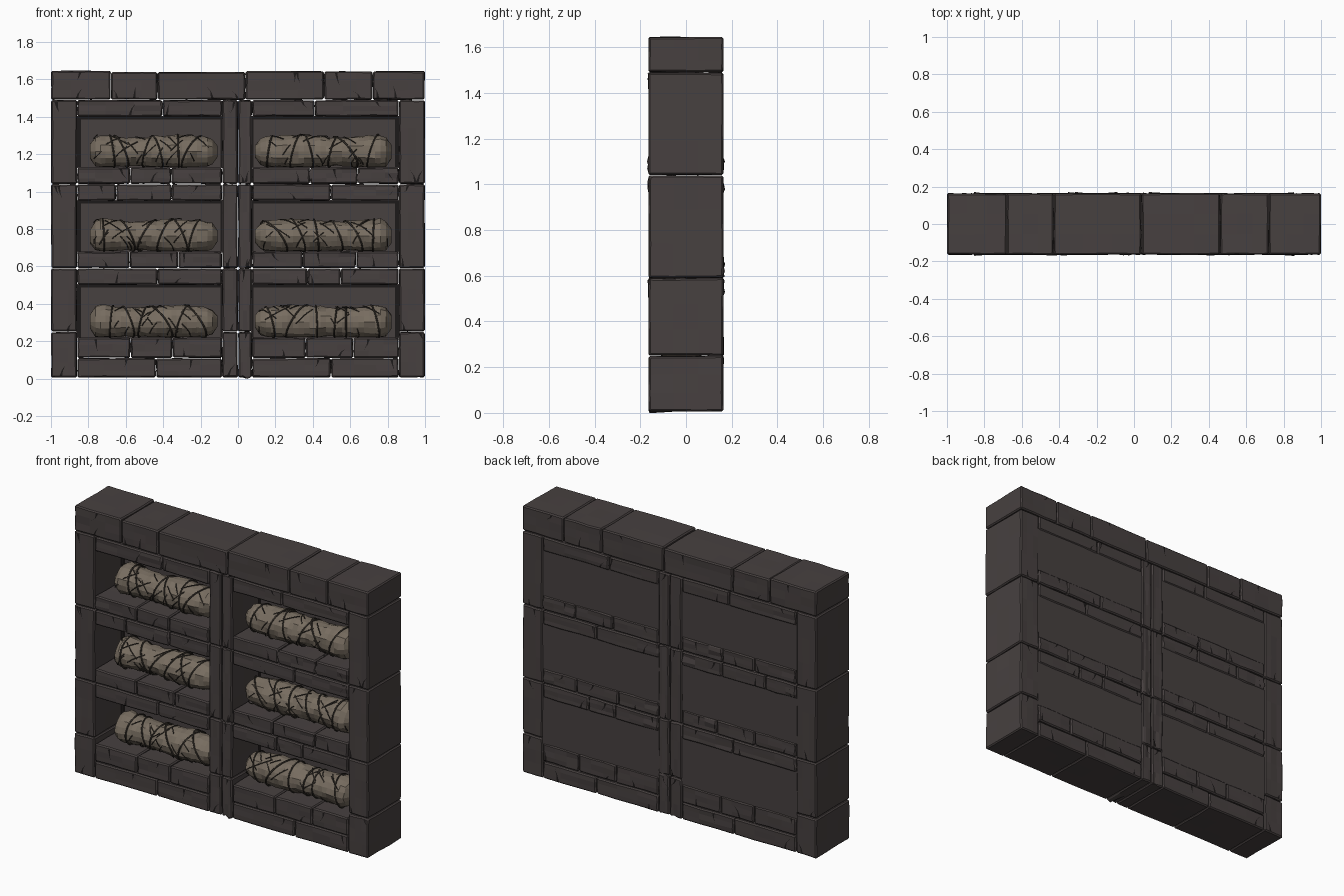
import bpy, bmesh, math, random
from mathutils import Vector

random.seed(7)
if "Cube" in bpy.data.objects:
    bpy.data.objects.remove(bpy.data.objects["Cube"])

HALF_Y = 0.163


def material(name, rgb):
    m = bpy.data.materials.new(name)
    m.use_nodes = True
    m.diffuse_color = (*rgb, 1)
    m.node_tree.nodes["Principled BSDF"].inputs["Base Color"].default_value = (*rgb, 1)
    return m


STONE = material("dark stone", (0.063, 0.052, 0.051))
MORTAR = material("black joint", (0.012, 0.010, 0.010))
CLOTH = material("old linen", (0.185, 0.152, 0.117))
CORD = material("dark binding", (0.045, 0.037, 0.029))


def finish(name, bm, mat):
    bmesh.ops.recalc_face_normals(bm, faces=bm.faces[:])
    me = bpy.data.meshes.new(name)
    bm.to_mesh(me)
    bm.free()
    me.materials.append(mat)
    ob = bpy.data.objects.new(name, me)
    bpy.context.collection.objects.link(ob)
    return ob


def box(bm, x0, x1, y0, y1, z0, z1):
    verts = bmesh.ops.create_cube(bm, size=1)["verts"]
    for v in verts:
        v.co = Vector((x0 + (v.co.x + 0.5) * (x1 - x0),
                       y0 + (v.co.y + 0.5) * (y1 - y0),
                       z0 + (v.co.z + 0.5) * (z1 - z0)))


cracks = bmesh.new()
joints = bmesh.new()


def add_crack(x0, x1, z0, z1, side):
    # thin jagged wedge running in from a block edge
    x = random.uniform(x0 + 0.02, x1 - 0.02)
    z = random.choice((z0 + 0.01, z1 - 0.01))
    length = min(random.uniform(0.03, 0.07), (z1 - z0) * 0.7)
    dz = length if z < (z0 + z1) / 2 else -length
    lean = random.uniform(-0.04, 0.04)
    lean = min(max(lean, x0 - x + 0.01), x1 - x - 0.01)
    y = side * (HALF_Y + 0.002)
    pts = [(x - 0.007, z), (x + 0.007, z), (x + lean * 0.3 + 0.004, z + dz * 0.5),
           (x + lean, z + dz), (x + lean * 0.3 - 0.002, z + dz * 0.55)]
    cracks.faces.new([cracks.verts.new((px, y, pz)) for px, pz in pts])


def block(name, x0, x1, z0, z1, chips=1):
    # full-depth worn stone block
    bm = bmesh.new()
    g = 0.002
    box(bm, x0 + g, x1 - g, -HALF_Y, HALF_Y, z0 + g, z1 - g)
    bmesh.ops.subdivide_edges(bm, edges=bm.edges[:], cuts=2, use_grid_fill=True)
    for v in bm.verts:
        v.co += Vector([random.uniform(-0.002, 0.002) for _ in range(3)])
    sharp = [e for e in bm.edges if e.calc_face_angle(0) > 1]
    bmesh.ops.bevel(bm, geom=sharp, offset=0.007, segments=1, affect='EDGES')
    finish(name, bm, STONE)
    box(joints, x0 - 0.001 + 0.008, x1 - 0.007, -HALF_Y + 0.009, HALF_Y - 0.009,
        z0 + 0.008, z1 - 0.007)
    for side in [-1] * chips + [1]:
        add_crack(x0, x1, z0, z1, side)


def course(name, x0, x1, z0, z1, count):
    # row of blocks with uneven widths
    step = (x1 - x0) / count
    cuts = [x0] + [x0 + step * (i + random.uniform(-0.2, 0.2)) for i in range(1, count)] + [x1]
    for a, b in zip(cuts, cuts[1:]):
        block(name, a, b, z0, z1)


def radius(t):
    # rounded ends, broader head, slim waist
    end = min(1, (min(t, 1 - t) + 0.012) / 0.07)
    return 0.086 * math.sqrt(end) * (1 + 0.08 * math.cos(t * 9) - 0.06 * t)


def bundle(x0, x1, floor, head):
    n, rings = 16, 26
    cy, cz = -0.02, floor + 0.083

    def point(t, a, lift=0.0):
        s = t if head > 0 else 1 - t
        r = radius(s) + lift
        return Vector((x0 + (x1 - x0) * t, cy + 1.1 * r * math.cos(a),
                       max(floor + 0.002, cz + r * math.sin(a))))

    bm = bmesh.new()
    loops = []
    for i in range(rings):
        t = i / (rings - 1)
        loops.append([bm.verts.new(point(t, math.tau * j / n, random.uniform(-0.006, 0.005)))
                      for j in range(n)])
    for a, b in zip(loops, loops[1:]):
        for j in range(n):
            bm.faces.new((a[j], a[(j + 1) % n], b[(j + 1) % n], b[j]))
    bm.faces.new(loops[0])
    bm.faces.new(loops[-1])
    finish("wrapped_bundle", bm, CLOTH)

    # binding cords and short cloth creases
    cu = bpy.data.curves.new("bundle_bindings", 'CURVE')
    cu.dimensions = '3D'
    cu.bevel_depth = 0.0045
    cu.bevel_resolution = 1

    def wrap(t, tilt, a0, a1, thick):
        steps = 24
        sp = cu.splines.new('POLY')
        sp.points.add(steps)
        for k, p in enumerate(sp.points):
            a = a0 + (a1 - a0) * k / steps
            tt = min(max(t + tilt * math.sin(a + 0.6), 0.03), 0.97)
            p.co = (*point(tt, a, 0.003), 1)
            p.radius = thick

    for i in range(6):
        wrap(0.14 + 0.14 * i + random.uniform(-0.04, 0.04),
             random.uniform(-0.1, 0.1), 0, math.tau, 1)
    for i in range(18):
        a = random.uniform(1.2, 3.6)
        wrap(random.uniform(0.08, 0.92), random.choice((-1, 1)) * random.uniform(0.08, 0.2),
             a, a + random.uniform(0.4, 1.0), 0.6)
    ob = bpy.data.objects.new("bundle_bindings", cu)
    cu.materials.append(CORD)
    bpy.context.collection.objects.link(ob)


# module heights: bottom, niche floor, niche top, module top
levels = [(0.005, 0.22, 0.50, 0.59), (0.59, 0.68, 0.95, 1.04), (1.04, 1.13, 1.40, 1.49)]
# column widths: block edges and niche edges, bundle ends, head side
columns = [(-1.0, -0.86, -0.085, 0.0, -0.79, -0.11, 1),
           (0.0, 0.075, 0.86, 1.0, 0.09, 0.82, -1)]

rims = bmesh.new()
for z0, n0, n1, z1 in levels:
    for x0, a, b, x1, c, d, head in columns:
        # side jambs
        for j0, j1 in ((x0, a), (b, x1)):
            if z0 < 0.1:
                block("jamb_block", j0, j1, z0, 0.25)
                block("jamb_block", j0, j1, 0.25, z1)
            else:
                block("jamb_block", j0, j1, z0, z1, 2)
        # sill and lintel courses
        if z0 < 0.1:
            course("sill_block", a, b, z0, 0.11, 2)
            course("sill_block", a, b, 0.11, n0, 3)
        else:
            course("sill_block", a, b, z0, n0, 3)
        course("lintel_block", a, b, n1, z1, random.choice((2, 3)))
        # recessed back panel
        bm = bmesh.new()
        box(bm, a - 0.005, b + 0.005, 0.10, HALF_Y - 0.006, n0 - 0.005, n1 + 0.005)
        finish("niche_back", bm, STONE)
        # dark seams round the back of the niche
        box(rims, a, b, 0.094, 0.101, n1 - 0.014, n1)
        outer = a if head > 0 else b - 0.02
        box(rims, outer, outer + 0.02, 0.094, 0.101, n0, n1)
        inner = b - 0.008 if head > 0 else a
        box(rims, inner, inner + 0.008, 0.094, 0.101, n0, n1)
        bundle(c, d, n0, head)

# coping course along the top
edges = [-1.0, -0.68, -0.43, 0.04, 0.46, 0.72, 1.0]
for a, b in zip(edges, edges[1:]):
    block("coping_block", a, b, 1.49, 1.64 + random.uniform(0, 0.008), 2)

finish("niche_seams", rims, MORTAR)
finish("mortar_core", joints, MORTAR)
finish("stone_cracks", cracks, MORTAR)
